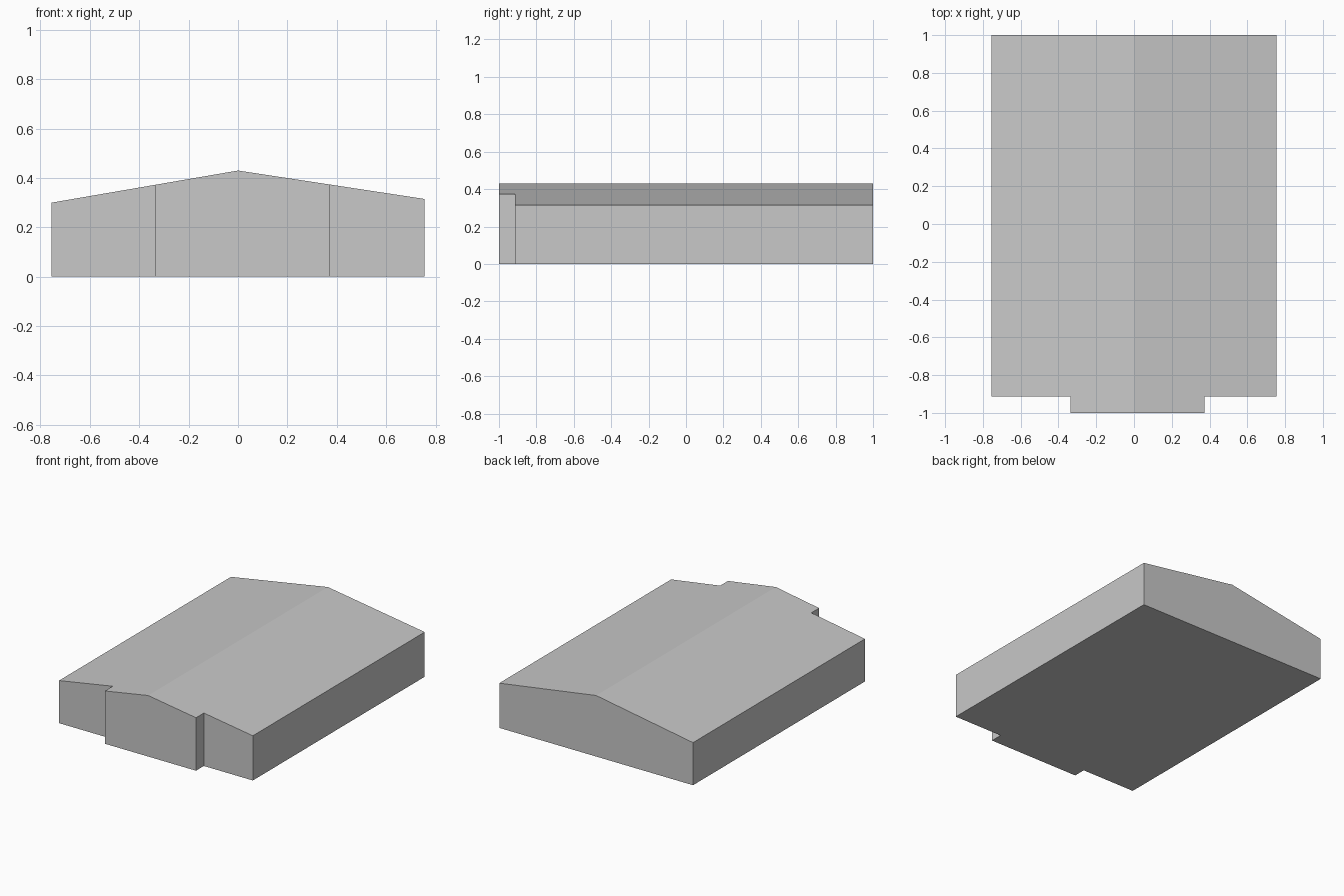
import bpy
import bmesh

cube = bpy.data.objects.get("Cube")
if cube:
    bpy.data.objects.remove(cube, do_unlink=True)

# Single plain grey for the whole building
grey = bpy.data.materials.new("plain_grey")
grey.use_nodes = True
colour = (0.58, 0.58, 0.58, 1)
grey.diffuse_color = colour
grey.node_tree.nodes["Principled BSDF"].inputs["Base Color"].default_value = colour

RIDGE = 0.43
HALF_WIDTH = 0.755
EAVE_LEFT, EAVE_RIGHT = 0.315, 0.30   # +x and -x eave heights


def roof_height(x):
    eave = EAVE_LEFT if x > 0 else EAVE_RIGHT
    return RIDGE - (RIDGE - eave) * abs(x) / HALF_WIDTH


def gabled_block(name, x0, x1, y0, y1):
    """Gable profile under the shared roof line, extruded along y."""
    profile = [(x0, 0), (x1, 0), (x1, roof_height(x1)), (0, RIDGE), (x0, roof_height(x0))]
    bm = bmesh.new()
    gable = bm.faces.new([bm.verts.new((x, y0, z)) for x, z in profile])
    extruded = bmesh.ops.extrude_face_region(bm, geom=[gable], use_keep_orig=True)
    moved = [g for g in extruded["geom"] if isinstance(g, bmesh.types.BMVert)]
    bmesh.ops.translate(bm, verts=moved, vec=(0, y1 - y0, 0))
    bmesh.ops.recalc_face_normals(bm, faces=bm.faces)
    mesh = bpy.data.meshes.new(name)
    bm.to_mesh(mesh)
    bm.free()
    mesh.materials.append(grey)
    obj = bpy.data.objects.new(name, mesh)
    bpy.context.collection.objects.link(obj)
    return obj


# Main hall and the shallow entrance block on its front
gabled_block("main_hall", -HALF_WIDTH, HALF_WIDTH, -0.913, 1.0)
gabled_block("entrance_block", -0.337, 0.373, -1.0, -0.913)
